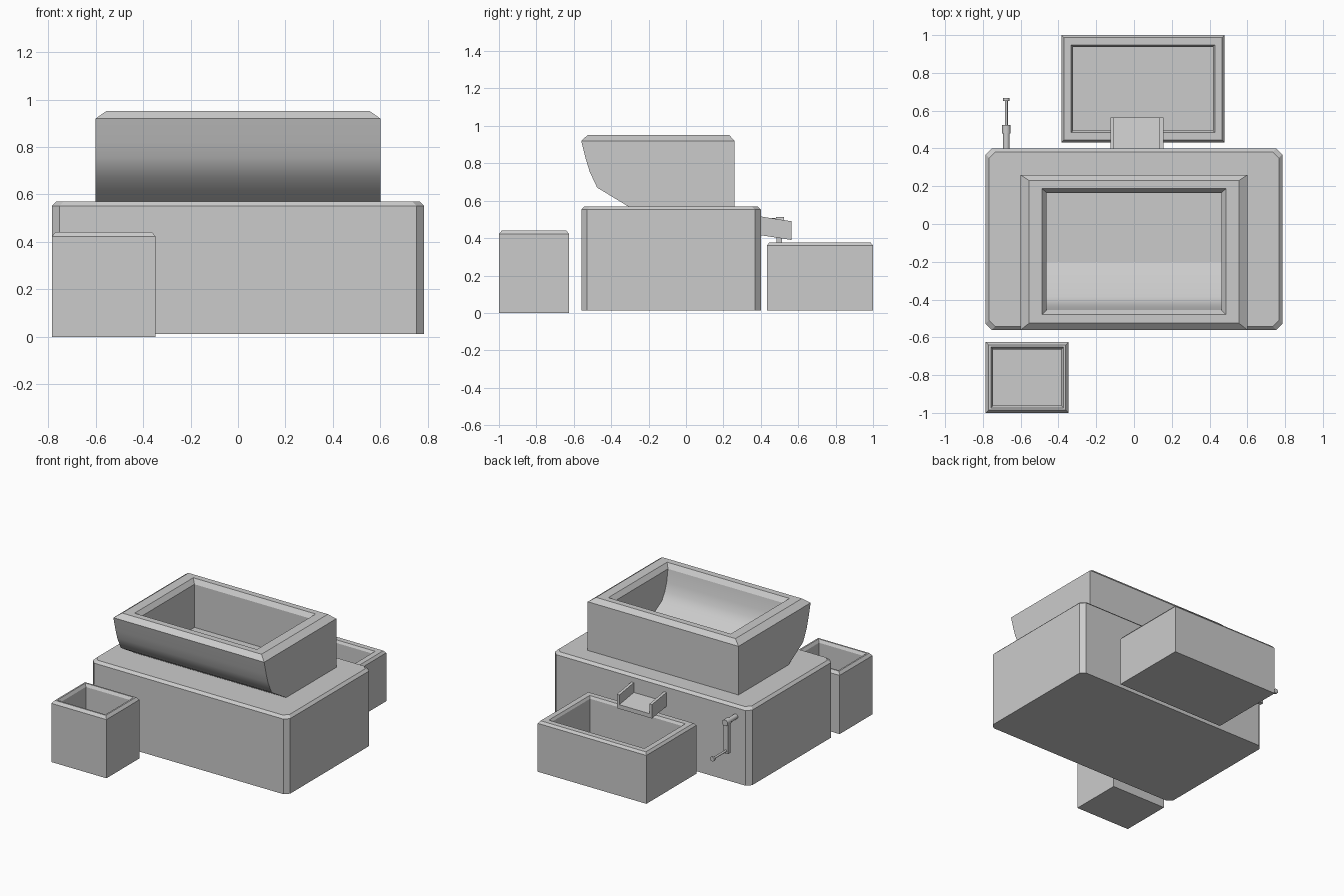
import bpy, bmesh, math
from mathutils import Matrix

cube = bpy.data.objects.get("Cube")
if cube:
    bpy.data.objects.remove(cube, do_unlink=True)

grey = bpy.data.materials.new("plain grey")
grey.use_nodes = True
grey.diffuse_color = (0.6, 0.6, 0.6, 1)
grey.node_tree.nodes["Principled BSDF"].inputs["Base Color"].default_value = (0.6, 0.6, 0.6, 1)


def finish(name, bm):
    bmesh.ops.recalc_face_normals(bm, faces=bm.faces)
    mesh = bpy.data.meshes.new(name)
    bm.to_mesh(mesh)
    bm.free()
    mesh.materials.append(grey)
    obj = bpy.data.objects.new(name, mesh)
    bpy.context.collection.objects.link(obj)
    return obj


def bridge(bm, a, b):
    for i in range(len(a)):
        j = (i + 1) % len(a)
        bm.faces.new((a[i], a[j], b[j], b[i]))


def rect(bm, x0, x1, y0, y1, z, cut=0):
    """Ring of vertices for a rectangle, with optional cut corners."""
    if cut:
        pts = [(x0 + cut, y0), (x1 - cut, y0), (x1, y0 + cut), (x1, y1 - cut),
               (x1 - cut, y1), (x0 + cut, y1), (x0, y1 - cut), (x0, y0 + cut)]
    else:
        pts = [(x0, y0), (x1, y0), (x1, y1), (x0, y1)]
    return [bm.verts.new((x, y, z)) for x, y in pts]


def loft(name, x0, x1, y0, y1, steps, cut=0):
    """Stack inset rectangles given as (inset, z), and close both ends."""
    bm = bmesh.new()
    rings = [rect(bm, x0 + d, x1 - d, y0 + d, y1 - d, z, cut) for d, z in steps]
    for a, b in zip(rings, rings[1:]):
        bridge(bm, a, b)
    bm.faces.new(rings[0])
    bm.faces.new(rings[-1])
    return finish(name, bm)


def open_bin(name, x0, x1, y0, y1, z0, z1, edge, wall):
    steps = [(0, z0), (0, z1 - edge), (edge * 0.8, z1), (wall, z1),
             (wall + edge * 0.6, z1 - edge), (wall + edge * 0.6, z0 + 0.04)]
    return loft(name, x0, x1, y0, y1, steps)


def trough(bm, x0, x1, profile):
    """Sweep a (y, z) profile across x; returns its top rim ring."""
    left = [bm.verts.new((x0, y, z)) for y, z in profile]
    right = [bm.verts.new((x1, y, z)) for y, z in profile]
    for i in range(len(profile) - 1):
        face = bm.faces.new((left[i], left[i + 1], right[i + 1], right[i]))
        face.smooth = i < len(profile) - 3
    bm.faces.new(left)
    bm.faces.new(right)
    return [left[0], right[0], right[-1], left[-1]]


def cylinder(name, x, y0, y1, z, radius, sides=12):
    bm = bmesh.new()
    bmesh.ops.create_cone(bm, cap_ends=True, segments=sides, radius1=radius,
                          radius2=radius, depth=y1 - y0)
    turn = Matrix.Rotation(math.pi / 2, 4, 'X')
    bmesh.ops.transform(bm, verts=bm.verts,
                        matrix=Matrix.Translation((x, (y0 + y1) / 2, z)) @ turn)
    for f in bm.faces:
        f.smooth = len(f.verts) == 4
    return finish(name, bm)


# Main housing with chamfered corners and top edge
loft("housing", -0.785, 0.785, -0.56, 0.40,
     [(0, 0.012), (0, 0.552), (0.018, 0.57)], cut=0.032)

# Hopper with a curved front, chamfered rim and hollow inside
bm = bmesh.new()
outer = trough(bm, -0.6, 0.6, [(-0.56, 0.92), (-0.535, 0.82), (-0.515, 0.755),
                               (-0.475, 0.67), (-0.31, 0.57), (0.26, 0.57), (0.26, 0.92)])
rim_out = rect(bm, -0.555, 0.555, -0.525, 0.23, 0.952)
rim_in = rect(bm, -0.487, 0.487, -0.48, 0.187, 0.952)
inner = trough(bm, -0.462, 0.462, [(-0.455, 0.92), (-0.44, 0.83), (-0.42, 0.77),
                                   (-0.385, 0.715), (-0.2, 0.61), (0.165, 0.61), (0.165, 0.92)])
for a, b in ((outer, rim_out), (rim_out, rim_in), (rim_in, inner)):
    bridge(bm, a, b)
finish("hopper", bm)

# Collecting bins
open_bin("front_bin", -0.785, -0.347, -1.0, -0.625, 0.0, 0.442, 0.02, 0.027)
open_bin("rear_bin", -0.385, 0.48, 0.432, 1.0, 0.012, 0.377, 0.017, 0.052)

# Sloping outlet chute: a U-shaped section running backwards
bm = bmesh.new()
section = [(-0.125, 0), (0.155, 0), (0.155, 0.1), (0.135, 0.1),
           (0.135, 0.03), (-0.105, 0.03), (-0.105, 0.1), (-0.125, 0.1)]
near = [bm.verts.new((x, 0.39, 0.417 + h)) for x, h in section]
far = [bm.verts.new((x, 0.565, 0.39 + h)) for x, h in section]
bridge(bm, near, far)
bm.faces.new(near)
bm.faces.new(far)
finish("outlet_chute", bm)

# Hand crank: axle, hub, arm, handle and knob
crank_x = -0.676
cylinder("crank_axle", crank_x, 0.39, 0.5, 0.49, 0.018)
cylinder("crank_hub", crank_x, 0.48, 0.525, 0.49, 0.023)
loft("crank_arm", crank_x - 0.017, crank_x + 0.017, 0.485, 0.513, [(0, 0.265), (0, 0.49)])
cylinder("crank_handle", crank_x, 0.505, 0.655, 0.285, 0.008)
cylinder("crank_knob", crank_x, 0.652, 0.668, 0.285, 0.017)
